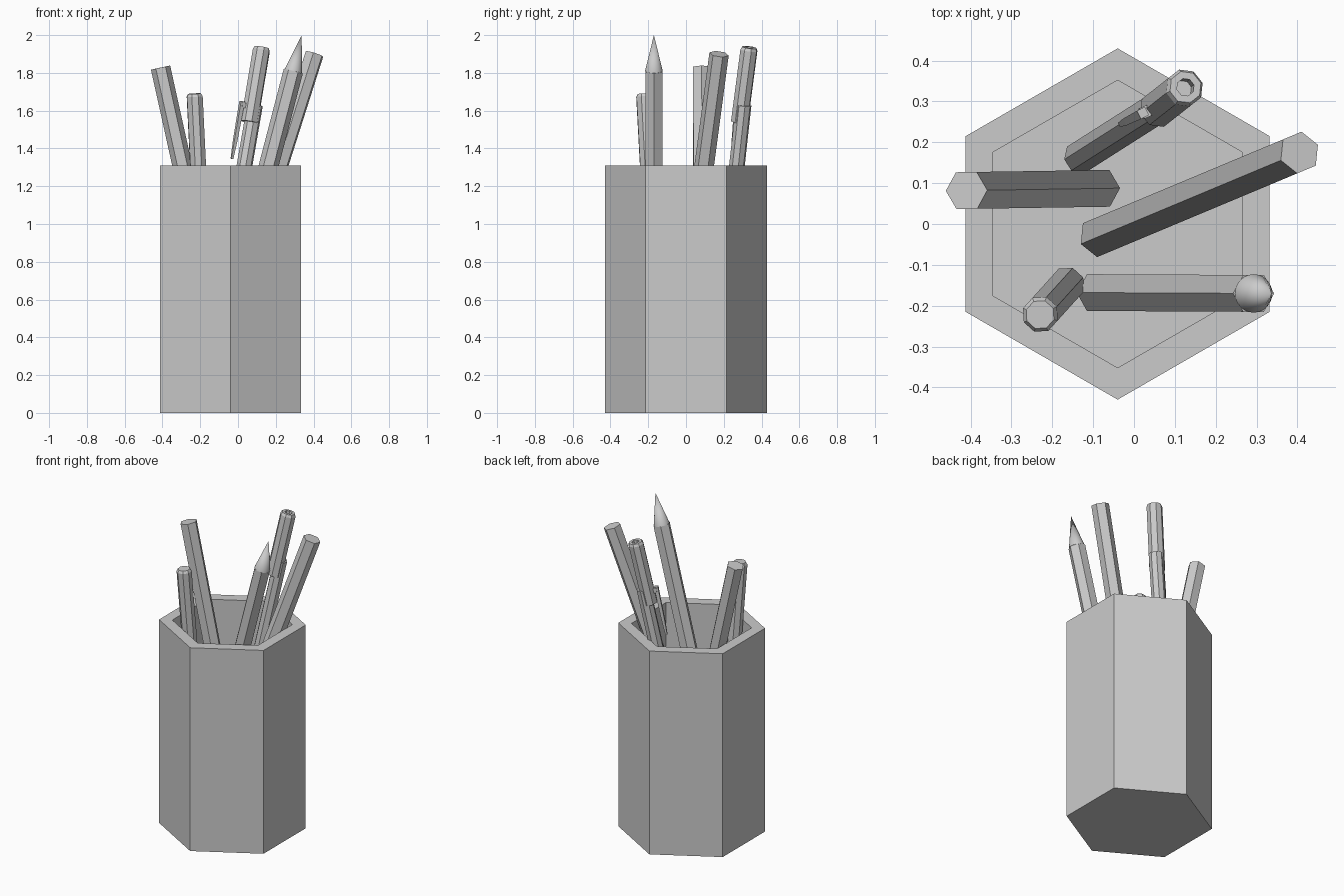
import bpy, bmesh, math
from mathutils import Vector

if "Cube" in bpy.data.objects:
    bpy.data.objects.remove(bpy.data.objects["Cube"])


def rod(name, a, b, profile, sides, roll=90):
    """Prismatic solid along a->b; profile = [(distance from a, radius), ...].
    A radius of 0 closes to a point."""
    a, b = Vector(a), Vector(b)
    axis = (b - a).normalized()
    side = axis.cross(Vector((0, 0, 1)))
    side = side.normalized() if side.length > 1e-4 else Vector((1, 0, 0))
    up = axis.cross(side)
    if up.z < 0:
        up = -up
    bm = bmesh.new()
    rings = []
    for d, r in profile:
        c = a + axis * d
        if r == 0:
            rings.append([bm.verts.new(c)])
            continue
        ring = []
        for i in range(sides):
            t = math.radians(roll) + 2 * math.pi * i / sides
            ring.append(bm.verts.new(c + side * math.cos(t) * r + up * math.sin(t) * r))
        rings.append(ring)
    for lo, hi in zip(rings, rings[1:]):
        for i in range(sides):
            j = (i + 1) % sides
            if len(hi) == 1:
                bm.faces.new((lo[i], lo[j], hi[0]))
            else:
                bm.faces.new((lo[i], lo[j], hi[j], hi[i]))
    for ring in (rings[0], rings[-1]):
        if len(ring) > 2:
            bm.faces.new(ring)
    bmesh.ops.recalc_face_normals(bm, faces=bm.faces)
    me = bpy.data.meshes.new(name)
    bm.to_mesh(me)
    bm.free()
    ob = bpy.data.objects.new(name, me)
    bpy.context.collection.objects.link(ob)
    return ob


def dist(a, b):
    return (Vector(b) - Vector(a)).length


# hexagonal cup with a thick wall and raised floor
rod("cup", (-0.04, 0, 0), (-0.04, 0, 1.31),
    [(0, 0.43), (1.31, 0.43), (1.31, 0.352), (0.32, 0.352)], 6)

# plain hexagonal pencils
for name, a, b in (("left_pencil", (-0.085, 0.087, 0.36), (-0.41, 0.082, 1.828)),
                   ("right_pencil", (-0.085, -0.03, 0.36), (0.405, 0.175, 1.9))):
    rod(name, a, b, [(0, 0.052), (dist(a, b), 0.052)], 6)

# sharpened pencil: hexagonal shaft and round cone
a, shoulder, tip = (-0.09, -0.168, 0.34), (0.293, -0.17, 1.81), (0.337, -0.17, 2.0)
rod("sharp_pencil_shaft", a, shoulder, [(0, 0.052), (dist(a, shoulder), 0.052)], 6)
cone = rod("sharp_pencil_point", shoulder, tip,
           [(0, 0.047), (dist(shoulder, tip), 0)], 24)
bpy.context.view_layer.objects.active = cone
cone.select_set(True)
bpy.ops.object.shade_smooth_by_angle(angle=math.radians(40))

# short rod with a chamfered end
a, b = (-0.165, -0.15, 0.35), (-0.23, -0.222, 1.69)
n = dist(a, b)
rod("short_pencil", a, b, [(0, 0.045), (n - 0.015, 0.045), (n, 0.036)], 8, 22.5)

# pen: thin body, wider hollow-ended barrel, side clip
a, b = (-0.13, 0.165, 0.36), (0.09, 0.305, 1.63)
rod("pen_body", a, b, [(0, 0.042), (dist(a, b), 0.042)], 8, 22.5)
a, b = (0.06, 0.283, 1.54), (0.126, 0.335, 1.935)
n = dist(a, b)
rod("pen_barrel", a, b, [(0, 0.047), (n - 0.015, 0.047), (n, 0.04),
                         (n, 0.022), (n - 0.04, 0.022)], 8, 22.5)
a, b = (-0.032, 0.245, 1.345), (0.022, 0.272, 1.65)
n = dist(a, b)
rod("pen_clip", a, b, [(0, 0.008), (0.1, 0.013), (n, 0.016)], 4, 45)
a, b = (0.018, 0.27, 1.63), (0.075, 0.295, 1.62)
rod("pen_clip_bridge", a, b, [(0, 0.02), (dist(a, b), 0.02)], 4, 45)
